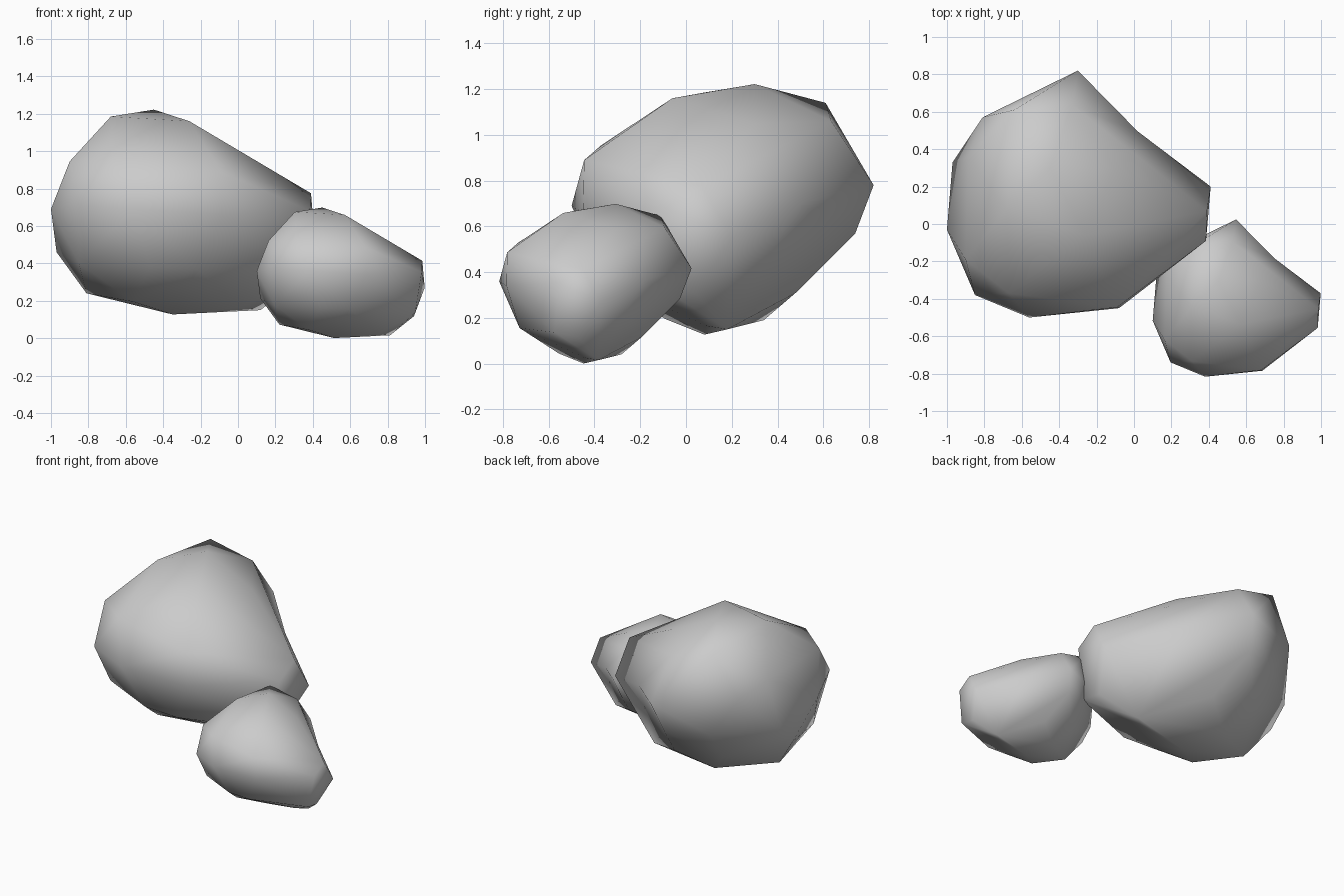
import bpy, bmesh
from mathutils import Vector

if "Cube" in bpy.data.objects:
    bpy.data.objects.remove(bpy.data.objects["Cube"])

# Corner points of one weathered boulder, grouped from crown to base
CROWN = [(-.45, .30, 1.222), (-.26, -.06, 1.16), (-.68, .08, 1.185), (-.64, .61, 1.14),
         (-.33, .635, 1.06), (-.10, .30, 1.05), (-.90, -.19, .945), (-.67, -.37, .955),
         (-.885, .36, .93)]
WAIST = [(-.85, -.38, .71), (-.56, -.50, .69), (-.09, -.445, .89), (-.08, -.45, .66),
         (.385, -.09, .68), (.39, .07, .775), (.41, .20, .55), (-.30, .82, .78),
         (-.35, .74, .57), (-.62, .62, .57), (-.81, .57, .85),
         (-.97, .33, .58), (-.97, .20, .46), (-1.0, -.03, .69)]
BASE = [(-.85, -.20, .40), (-.47, -.36, .38), (-.22, -.36, .37), (.32, .04, .31),
        (.33, -.12, .34), (-.25, .48, .31), (-.60, .46, .35), (-.81, .12, .24),
        (-.56, -.09, .195), (-.46, .34, .19), (.02, .09, .165), (.12, .18, .15),
        (-.35, .08, .127)]
# Shallow dent in the back right: corner is pushed out for the hull, then set back
DENT = Vector((.02, .495, .70))
PUSH = Vector((.07, .08, 0))


def boulder(name, scale, offset):
    """Smooth rock wrapped around the corner points, with one dented corner."""
    bm = bmesh.new()
    for p in CROWN + WAIST + BASE:
        bm.verts.new(p)
    dent = bm.verts.new(DENT + PUSH)
    bmesh.ops.convex_hull(bm, input=bm.verts[:])
    dent.co = DENT
    loose = [v for v in bm.verts if not v.link_faces]
    bmesh.ops.delete(bm, geom=loose, context='VERTS')
    bmesh.ops.recalc_face_normals(bm, faces=bm.faces[:])
    for v in bm.verts:
        v.co = v.co * scale + Vector(offset)
    for f in bm.faces:
        f.smooth = True
    mesh = bpy.data.meshes.new(name)
    bm.to_mesh(mesh)
    bm.free()
    obj = bpy.data.objects.new(name, mesh)
    bpy.context.collection.objects.link(obj)
    return obj


# Large rock, and a smaller copy resting against its front right
boulder("large_rock", 1.0, (0, 0, 0))
boulder("small_rock", .637, (.737, -.498, -.08))
